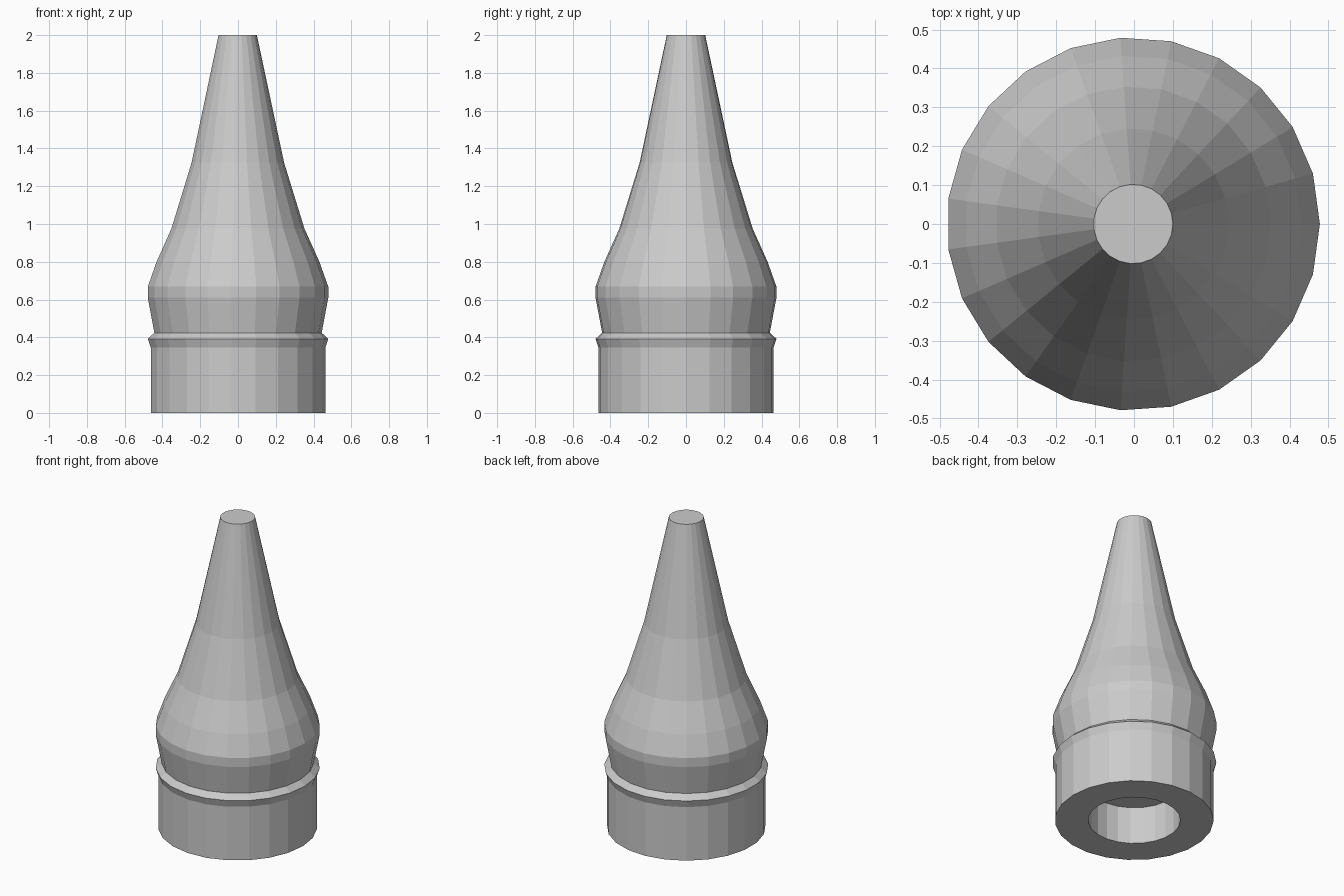
import bpy, bmesh
from math import cos, sin, tau

if "Cube" in bpy.data.objects:
    bpy.data.objects.remove(bpy.data.objects["Cube"])

SIDES = 23
SHIFT = -0.002  # keeps the odd-sided body centred on x


def lathe(name, profile):
    """Flat-shaded solid of revolution, capped at both profile ends."""
    bm = bmesh.new()
    rings = [[bm.verts.new((SHIFT + r * cos(tau * i / SIDES), r * sin(tau * i / SIDES), z))
              for i in range(SIDES)] for r, z in profile]
    for low, high in zip(rings, rings[1:]):
        for i in range(SIDES):
            j = (i + 1) % SIDES
            bm.faces.new((low[i], low[j], high[j], high[i]))
    bm.faces.new(rings[0])
    bm.faces.new(rings[-1])
    bmesh.ops.recalc_face_normals(bm, faces=bm.faces[:])
    mesh = bpy.data.meshes.new(name)
    bm.to_mesh(mesh)
    bm.free()
    obj = bpy.data.objects.new(name, mesh)
    bpy.context.collection.objects.link(obj)
    return obj


# Nozzle: socket ceiling and wall, base, collar, bulge, tapered tip
lathe("nozzle", [
    (0.27, 0.24), (0.27, 0.0),
    (0.464, 0.0), (0.464, 0.345),
    (0.48, 0.392), (0.445, 0.424),
    (0.48, 0.61), (0.48, 0.668),
    (0.433, 0.80), (0.354, 0.975),
    (0.246, 1.325), (0.102, 2.0),
])
